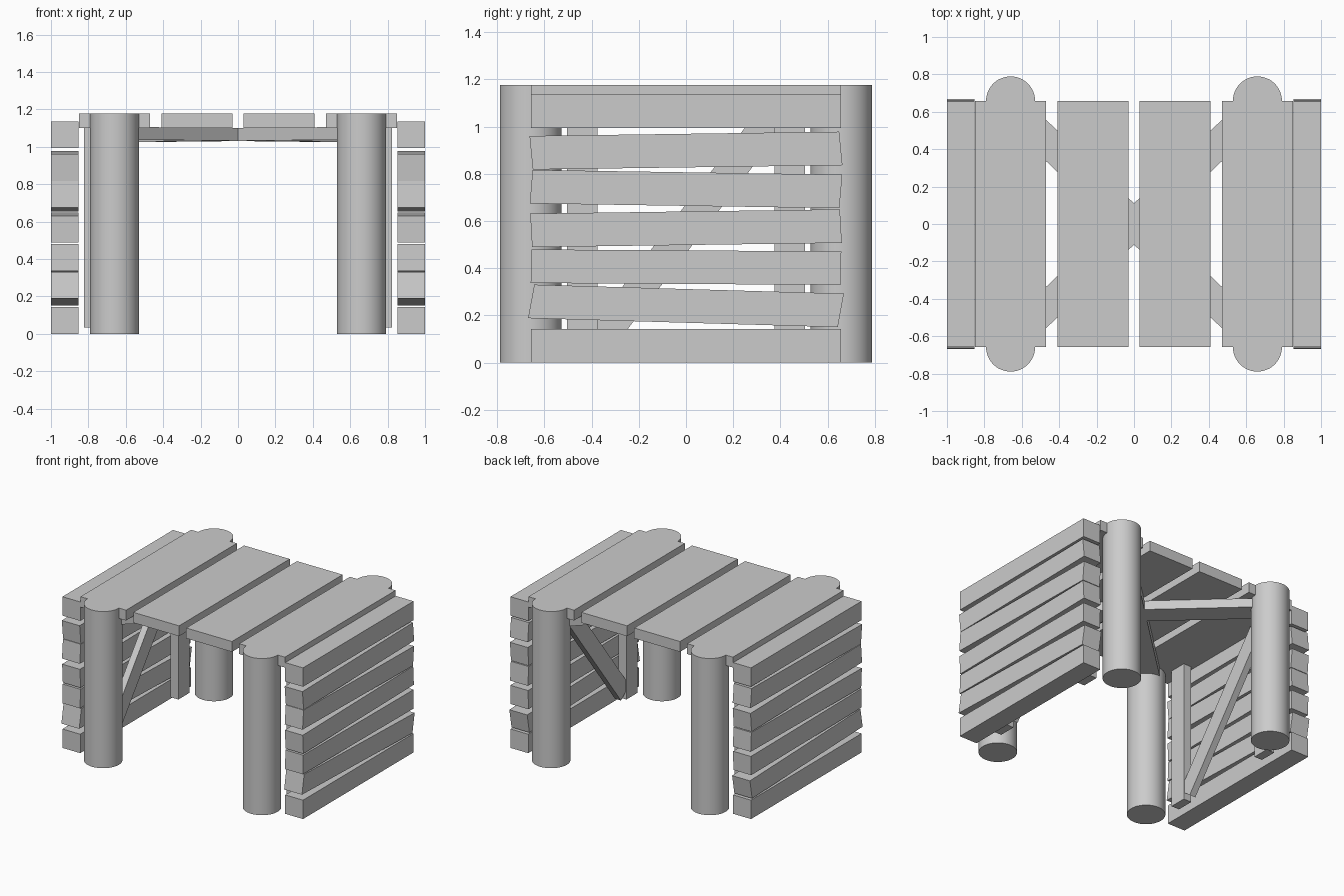
import bpy, bmesh, math
from mathutils import Matrix

if "Cube" in bpy.data.objects:
    bpy.data.objects.remove(bpy.data.objects["Cube"])

def prism(name, quad, x0, x1):
    """Extrude a (y, z) outline from x0 to x1."""
    bm = bmesh.new()
    face = bm.faces.new([bm.verts.new((x0, y, z)) for y, z in quad])
    ext = bmesh.ops.extrude_face_region(bm, geom=[face])
    for v in ext["geom"]:
        if isinstance(v, bmesh.types.BMVert):
            v.co.x = x1
    bmesh.ops.recalc_face_normals(bm, faces=bm.faces[:])
    me = bpy.data.meshes.new(name)
    bm.to_mesh(me)
    bm.free()
    ob = bpy.data.objects.new(name, me)
    bpy.context.collection.objects.link(ob)
    return ob

def box(name, size, loc, rot=Matrix()):
    """Box of a given size, rotated and then moved."""
    h = [s / 2 for s in size]
    ob = prism(name, [(-h[1], -h[2]), (h[1], -h[2]), (h[1], h[2]), (-h[1], h[2])], -h[0], h[0])
    ob.data.transform(rot)
    ob.location = loc
    return ob

TOP = 1.177

# Round corner posts
for sx in (-1, 1):
    for sy in (-1, 1):
        bpy.ops.mesh.primitive_cylinder_add(vertices=48, radius=0.131, depth=TOP,
                                            location=(sx * 0.66, sy * 0.658, TOP / 2))
        bpy.context.object.name = "corner_post"
        bpy.ops.object.shade_smooth_by_angle(angle=math.radians(40))

# Roof planks
for x in (-0.66, -0.22, 0.22, 0.66):
    box("roof_plank", (0.38, 1.315, 0.078), (x, 0, TOP - 0.039))

# Wall planks: centre height, rise across half length, sideways lean of the ends
PLANKS = [(0.071, 0, 0), (0.240, -0.019, 0.013), (0.404, -0.004, 0.002),
          (0.569, 0.009, -0.004), (0.735, -0.010, 0.006), (0.898, 0.009, -0.007),
          (1.065, 0, 0)]
H, L = 0.071, 0.656
for side in (-1, 1):
    for z, rise, lean in PLANKS:
        quad = [(-L - lean, z - rise - H), (L - lean, z + rise - H),
                (L + lean, z + rise + H), (-L + lean, z - rise + H)]
        prism("wall_plank", quad, side * 0.852, side * 1.0)
    # Upright battens and diagonal brace behind the wall planks
    for y in (-0.44, 0.44):
        box("wall_upright", (0.066, 0.13, 1.065), (side * 0.791, y, 0.567))
    box("wall_diagonal_brace", (0.05, 0.127, 1.22), (side * 0.791, 0, 0.567),
        Matrix.Rotation(-math.atan(0.77), 4, 'X'))

# Crossed braces under the roof
for s in (-1, 1):
    rot = Matrix.Rotation(s * math.atan(0.95), 4, 'Z') @ Matrix.Rotation(s * 0.008, 4, 'Y')
    box("roof_cross_brace", (1.72, 0.16, 0.068), (0, 0, 1.065), rot)
